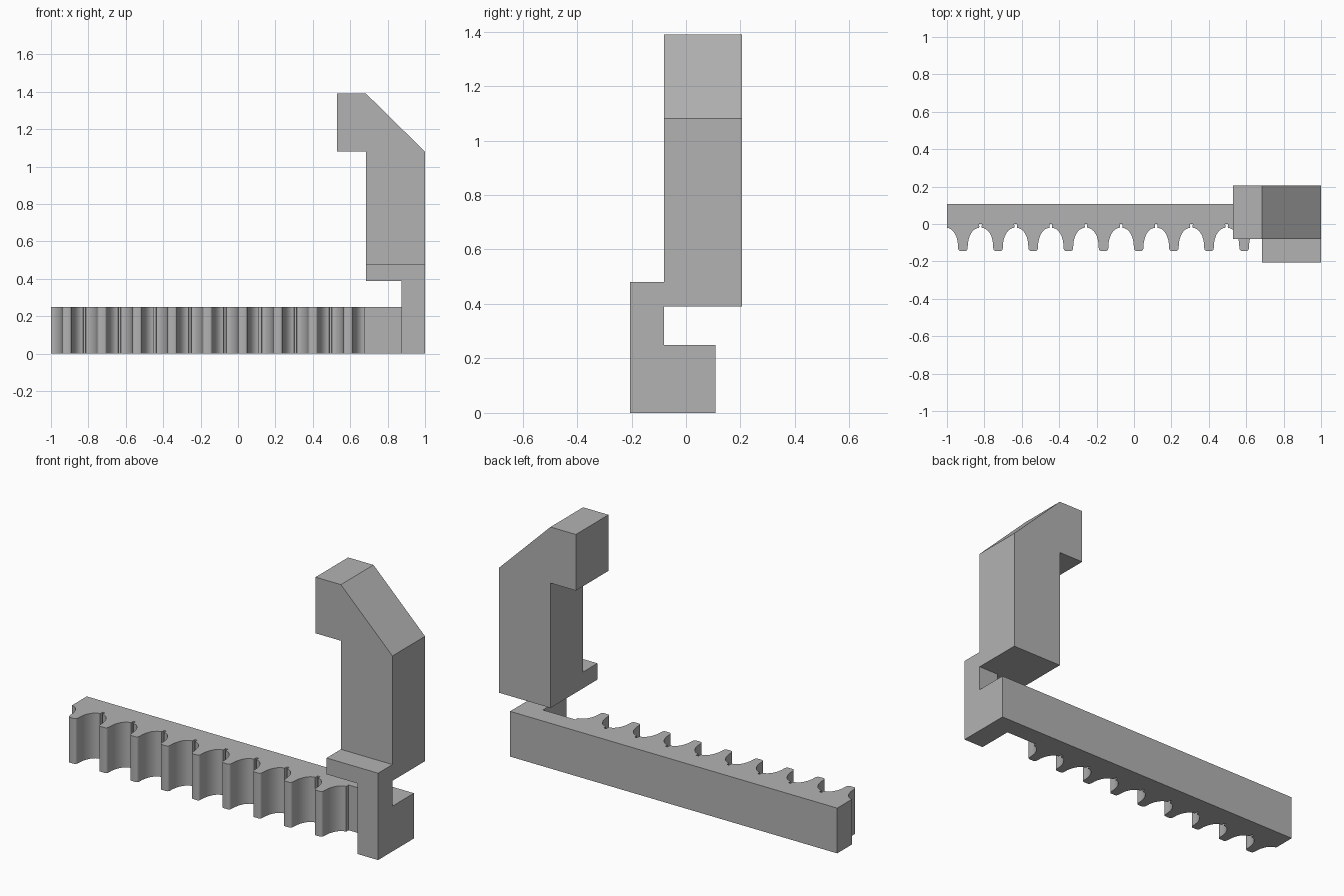
import bpy, bmesh, math
from mathutils import Vector

cube = bpy.data.objects.get("Cube")
if cube:
    bpy.data.objects.remove(cube, do_unlink=True)

grey = bpy.data.materials.new("mid grey")
grey.use_nodes = True
colour = (0.45, 0.45, 0.45, 1)
grey.diffuse_color = colour
grey.node_tree.nodes["Principled BSDF"].inputs["Base Color"].default_value = colour


def prism(name, points, depth):
    """Extrude a closed 3D outline along the depth vector."""
    bm = bmesh.new()
    face = bm.faces.new([bm.verts.new(p) for p in points])
    out = bmesh.ops.extrude_face_region(bm, geom=[face])
    moved = [v for v in out["geom"] if isinstance(v, bmesh.types.BMVert)]
    bmesh.ops.translate(bm, verts=moved, vec=Vector(depth))
    bmesh.ops.recalc_face_normals(bm, faces=bm.faces)
    mesh = bpy.data.meshes.new(name)
    bm.to_mesh(mesh)
    bm.free()
    mesh.materials.append(grey)
    obj = bpy.data.objects.new(name, mesh)
    bpy.context.collection.objects.link(obj)
    return obj


def side_profile(name, outline, y0, y1):
    return prism(name, [(x, y0, z) for x, z in outline], (0, y1 - y0, 0))


# Half tooth from root to tip: (distance from tooth centre, y)
half = [(0.086, 0), (0.088, -0.014), (0.086, -0.021)]
for i in range(1, 9):                       # concave flank
    a = math.radians(90 * i / 8)
    half.append((0.086 - 0.06 * math.sin(a), -0.021 - 0.1 * (1 - math.cos(a))))
for i in range(1, 5):                       # rounded tip corner
    a = math.radians(90 * i / 4)
    half.append((0.014 + 0.012 * math.cos(a), -0.126 - 0.018 * math.sin(a)))

# Toothed rack, with the block at its right-hand end that meets the post
pitch, first = 0.188, -0.915
outline = [(-1, 0.108)]
for n in range(9):
    c = first + n * pitch
    outline += [(c - d, y) for d, y in half if c - d > -1]
    outline += [(c + d, y) for d, y in reversed(half)]
outline.insert(1, (-1, -0.021))
outline += [(0.875, 0), (0.875, -0.082), (1, -0.082), (1, 0.108)]
rack = prism("toothed_rack", [(x, y, 0) for x, y in outline], (0, 0, 0.25))

# Post rising from the rack, with a ledge turned inward at the top
side_profile("post_with_ledge",
             [(0.875, 0), (1, 0), (1, 0.48), (0.685, 0.48),
              (0.685, 0.39), (0.875, 0.39)], -0.205, -0.08)

# Hooked arm with a bevelled outer corner
side_profile("hooked_arm",
             [(0.685, 0.39), (1, 0.39), (1, 1.08), (0.685, 1.39),
              (0.53, 1.39), (0.53, 1.08), (0.685, 1.08)], -0.08, 0.205)

# Smooth tooth flanks, crisp corners
bpy.ops.object.select_all(action="DESELECT")
rack.select_set(True)
bpy.context.view_layer.objects.active = rack
bpy.ops.object.shade_smooth_by_angle(angle=math.radians(30))
